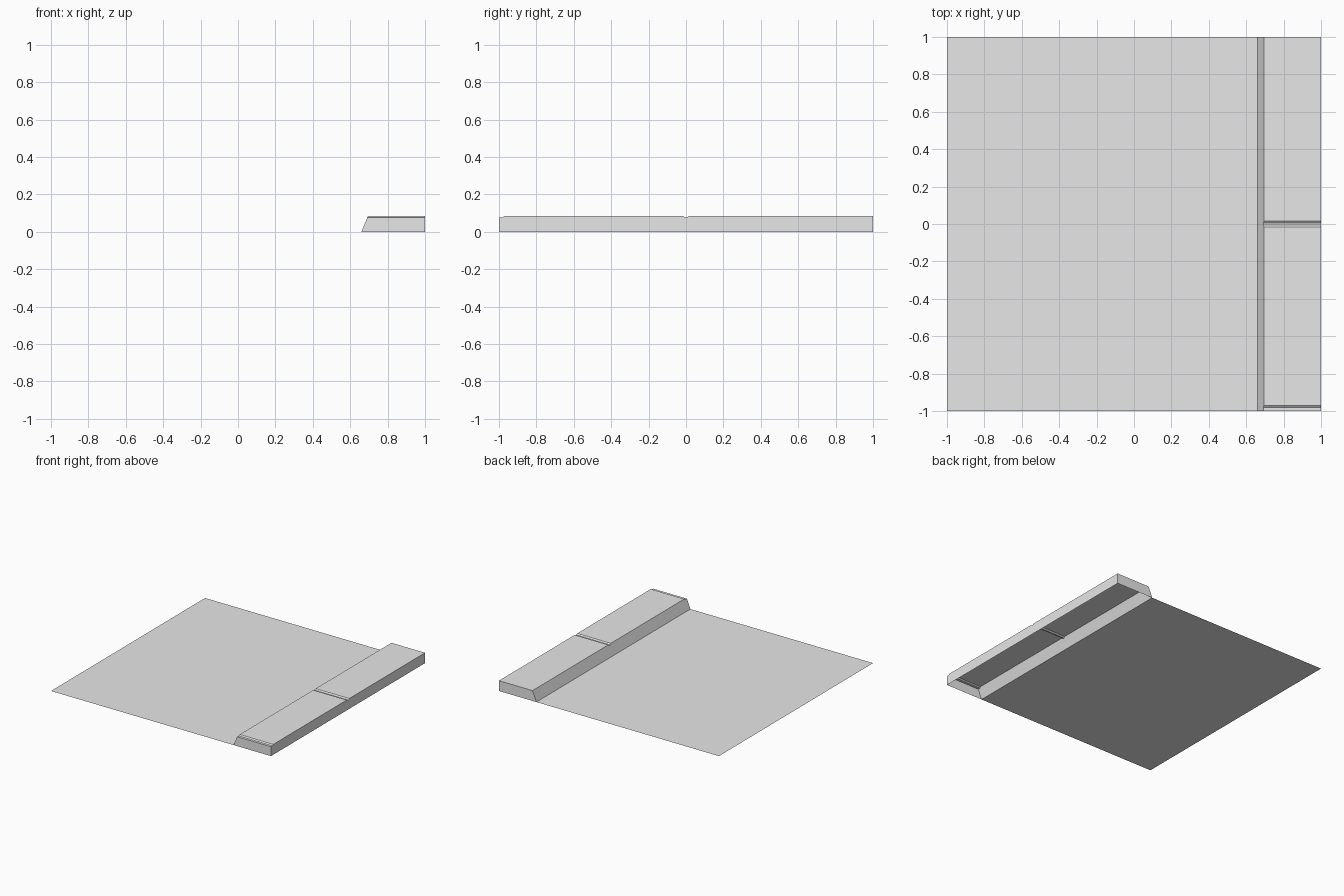
import bpy
import bmesh

cube = bpy.data.objects.get("Cube")
if cube:
    bpy.data.objects.remove(cube)

concrete = bpy.data.materials.new("light_grey")
concrete.use_nodes = True
GREY = (0.8, 0.8, 0.8, 1)
concrete.diffuse_color = GREY
concrete.node_tree.nodes["Principled BSDF"].inputs["Base Color"].default_value = GREY

KERB_FOOT, KERB_EDGE, OUTER = 0.66, 0.695, 1.0
HEIGHT, GROOVE = 0.085, 0.077


def make_object(name, bm):
    mesh = bpy.data.meshes.new(name)
    bm.to_mesh(mesh)
    bm.free()
    mesh.materials.append(concrete)
    obj = bpy.data.objects.new(name, mesh)
    bpy.context.collection.objects.link(obj)


# Road: a single flat sheet
bm = bmesh.new()
bm.faces.new([bm.verts.new((x, y, 0)) for x, y in
              ((-1, -1), (KERB_FOOT, -1), (KERB_FOOT, 1), (-1, 1))])
make_object("road_surface", bm)

# Pavement: hollow kerb section swept along y, dipping at the slab joints
stations = [(-1, GROOVE), (-0.98, GROOVE), (-0.97, HEIGHT),
            (-0.016, HEIGHT), (-0.005, GROOVE), (0.005, GROOVE),
            (0.016, HEIGHT), (1, HEIGHT)]
bm = bmesh.new()
rings = []
for y, z in stations:
    edge = KERB_FOOT + (KERB_EDGE - KERB_FOOT) * z / HEIGHT
    section = ((KERB_FOOT, 0), (edge, z), (OUTER, z), (OUTER, 0))
    rings.append([bm.verts.new((x, y, h)) for x, h in section])
for a, b in zip(rings, rings[1:]):
    for i in range(3):
        bm.faces.new((a[i], a[i + 1], b[i + 1], b[i]))

# End walls; the underside stays open
bm.faces.new(rings[0][::-1])
bm.faces.new(rings[-1])
bm.normal_update()
top = max(bm.faces, key=lambda f: f.calc_center_median().z)
if top.normal.z < 0:
    bmesh.ops.reverse_faces(bm, faces=bm.faces[:])
make_object("pavement_kerb", bm)
